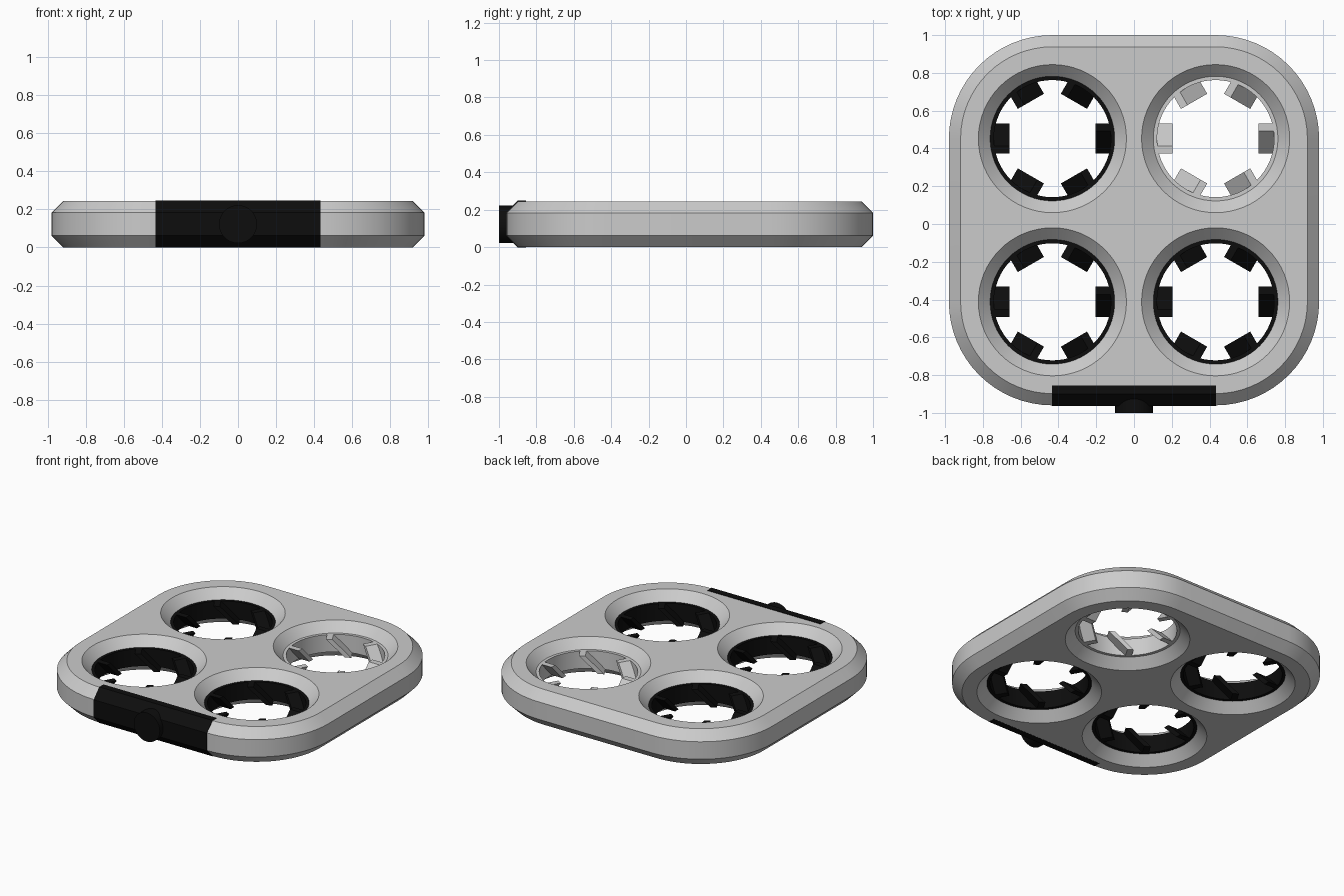
import bpy, bmesh, math
from mathutils import Matrix, Vector

if "Cube" in bpy.data.objects:
    bpy.data.objects.remove(bpy.data.objects["Cube"])

H, CH = 0.245, 0.062          # body height, chamfer
CX, CY, MID = 0.432, 0.432, 0.02
CENTRES = [(sx * CX, MID + sy * CY) for sx in (-1, 1) for sy in (-1, 1)]

black = bpy.data.materials.new("black")
black.diffuse_color = (0.004, 0.004, 0.004, 1)
black.use_nodes = True
black.node_tree.nodes["Principled BSDF"].inputs["Base Color"].default_value = black.diffuse_color


def finish(name, bm, mat=None, smooth=True):
    bmesh.ops.recalc_face_normals(bm, faces=bm.faces)
    me = bpy.data.meshes.new(name)
    bm.to_mesh(me)
    bm.free()
    ob = bpy.data.objects.new(name, me)
    bpy.context.collection.objects.link(ob)
    if mat:
        me.materials.append(mat)
    bpy.ops.object.select_all(action='DESELECT')
    ob.select_set(True)
    bpy.context.view_layer.objects.active = ob
    if smooth:
        bpy.ops.object.shade_smooth_by_angle(angle=math.radians(25))
    return ob


def loft(bm, loops, closed=False):
    """Skin a stack of point loops; cap the ends, or join last to first."""
    rings = [[bm.verts.new(p) for p in lp] for lp in loops]
    pairs = list(zip(rings, rings[1:])) + ([(rings[-1], rings[0])] if closed else [])
    for a, b in pairs:
        n = len(a)
        for i in range(n):
            j = (i + 1) % n
            bm.faces.new((a[i], a[j], b[j], b[i]))
    if not closed:
        bm.faces.new(rings[0][::-1])
        bm.faces.new(rings[-1])


def circle(c, r, z, n=64):
    return [(c[0] + r * math.cos(2 * math.pi * i / n),
             c[1] + r * math.sin(2 * math.pi * i / n), z) for i in range(n)]


def rounded_square(r, z, n=16):
    pts = []
    for q, (sx, sy) in enumerate([(1, 1), (-1, 1), (-1, -1), (1, -1)]):
        for i in range(n + 1):
            a = (q + i / n) * math.pi / 2
            pts.append((sx * CX + r * math.cos(a), MID + sy * CY + r * math.sin(a), z))
    return pts


# Chamfered body plate
bm = bmesh.new()
R = 0.548
loft(bm, [rounded_square(R - CH, 0), rounded_square(R, CH),
          rounded_square(R, H - CH), rounded_square(R - CH, H)])
body = finish("body_frame", bm, smooth=False)

# Four hourglass cutters make the chamfered openings
bm = bmesh.new()
for c in CENTRES:
    loft(bm, [circle(c, r, z) for r, z in
              ((0.412, -0.02), (0.33, CH), (0.33, H - CH), (0.412, H + 0.02))])
cutter = finish("hole_cutter", bm, smooth=False)
cutter.hide_render = True
mod = body.modifiers.new("holes", 'BOOLEAN')
mod.object, mod.operation, mod.solver = cutter, 'DIFFERENCE', 'EXACT'
bpy.ops.object.select_all(action='DESELECT')
body.select_set(True)
bpy.context.view_layer.objects.active = body
bpy.ops.object.modifier_apply(modifier=mod.name)
bpy.data.objects.remove(cutter)
bpy.ops.object.shade_smooth_by_angle(angle=math.radians(25))

# Ring with six slanted blades in every opening; back right one is grey
for k, c in enumerate(CENTRES):
    bm = bmesh.new()
    z0, z1 = CH, H - CH
    loft(bm, [circle(c, r, z) for r, z in
              ((0.332, z0), (0.332, z1), (0.31, z1), (0.31, z0))], closed=True)
    for i in range(6):
        m = Matrix.Translation((c[0], c[1], 0)) @ Matrix.Rotation(i * math.pi / 3, 4, 'Z')
        section = [(-0.08, z0), (-0.04, z0), (0.08, z1), (0.04, z1)]
        loft(bm, [[m @ Vector((r, t, z)) for t, z in section] for r in (0.228, 0.322)])
    finish("rotor_ring_%d" % (k + 1), bm, None if c[0] > 0 and c[1] > 0 else black)

# Black front panel following the chamfered edge
bm = bmesh.new()
f, e = MID - CY - R, 0.003
panel = [(-0.855, -0.0), (f + CH - e, 0.0), (f - e, CH), (f - e, H - CH),
         (f + CH - e, H + e), (-0.855, H + e)]
loft(bm, [[(x, y, z) for y, z in panel] for x in (-0.434, 0.434)])
for v in bm.verts:
    if v.co.z == 0:
        v.co.z = -0.001
finish("front_panel", bm, black, smooth=False)

# Round lens on the panel
bm = bmesh.new()
loft(bm, [[(x, y, H / 2 + z) for x, z, _ in circle((0, 0), 0.1, 0, 32)]
          for y in (-0.9, -1.0)])
finish("front_lens", bm, black)
